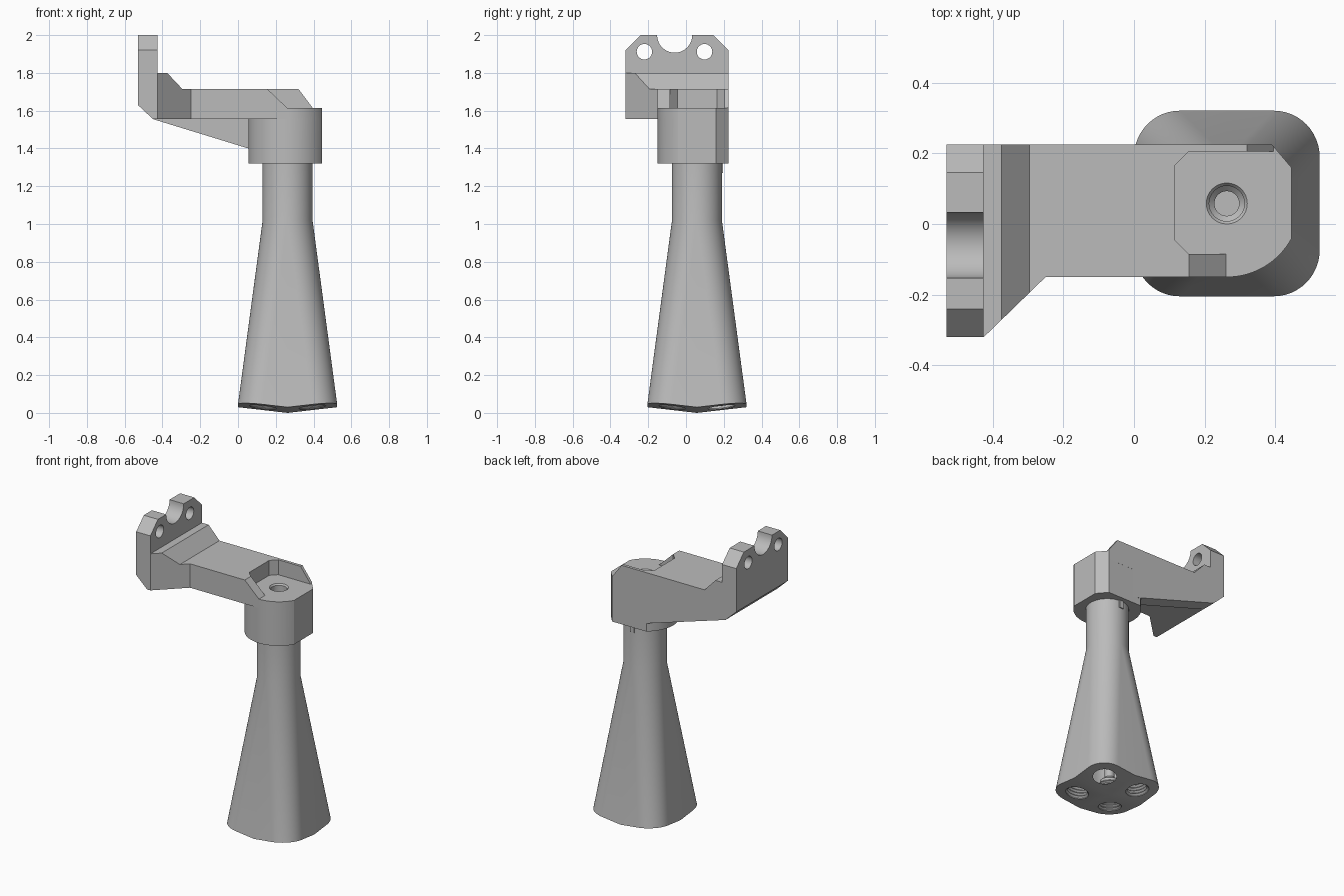
import bpy, bmesh
from math import sin, cos, pi, radians, sqrt
from mathutils import Vector, Matrix

if "Cube" in bpy.data.objects:
    bpy.data.objects.remove(bpy.data.objects["Cube"])

grey = bpy.data.materials.new("plain_grey")
grey.diffuse_color = (0.5, 0.5, 0.5, 1)
grey.use_nodes = True
grey.node_tree.nodes["Principled BSDF"].inputs["Base Color"].default_value = grey.diffuse_color

CX, CY = 0.2625, 0.058      # axis of the handle
SLOPE = 0.115               # slope of the four nozzle faces


def finish(name, bm):
    bmesh.ops.remove_doubles(bm, verts=bm.verts, dist=1e-5)
    bmesh.ops.recalc_face_normals(bm, faces=bm.faces)
    me = bpy.data.meshes.new(name)
    bm.to_mesh(me)
    bm.free()
    me.materials.append(grey)
    ob = bpy.data.objects.new(name, me)
    bpy.context.collection.objects.link(ob)
    return ob


def prism(name, pts, lo, hi, axis):
    """Extrude a 2D outline along x, y or z (outline uses the other two axes)."""
    def place(p, d):
        return {"x": (d, *p), "y": (p[0], d, p[1]), "z": (*p, d)}[axis]
    bm = bmesh.new()
    a = [bm.verts.new(place(p, lo)) for p in pts]
    b = [bm.verts.new(place(p, hi)) for p in pts]
    bm.faces.new(a)
    bm.faces.new(b)
    for i in range(len(pts)):
        j = (i + 1) % len(pts)
        bm.faces.new((a[i], a[j], b[j], b[i]))
    return finish(name, bm)


def lathe(name, profile, matrix, n=32):
    """Solid of revolution from (radius, height) points, capped at both ends."""
    bm = bmesh.new()
    rings = [[bm.verts.new(matrix @ Vector((r * cos(2 * pi * i / n), r * sin(2 * pi * i / n), h)))
              for i in range(n)] for r, h in profile]
    for a, b in zip(rings, rings[1:]):
        for i in range(n):
            j = (i + 1) % n
            bm.faces.new((a[i], a[j], b[j], b[i]))
    bm.faces.new(rings[0])
    bm.faces.new(rings[-1])
    return finish(name, bm)


def boolean(ob, tool, op="DIFFERENCE"):
    mod = ob.modifiers.new("cut", "BOOLEAN")
    mod.operation, mod.solver, mod.object = op, "EXACT", tool
    bpy.context.view_layer.objects.active = ob
    bpy.ops.object.modifier_apply(modifier=mod.name)
    bpy.data.objects.remove(tool)


def circle(cx, cy, r, n=40, start=0, end=360):
    steps = n if end - start == 360 else n + 1
    return [(cx + r * cos(radians(start + (end - start) * i / n)),
             cy + r * sin(radians(start + (end - start) * i / n))) for i in range(steps)]


# --- bracket arm: side profile intersected with plan outline
R = 0.208
arc_end = -28.6
head_right = circle(CX, CY, R, 16, -90, arc_end) + [(0.445, 0.16), (0.39, 0.225)]
arm = prism("bracket_arm", [
    (-0.53, 2.0), (-0.425, 2.0), (-0.425, 1.8), (-0.375, 1.8), (-0.295, 1.715), (0.32, 1.715),
    (0.395, 1.615), (0.46, 1.615), (0.46, 1.555), (-0.45, 1.555), (-0.53, 1.63)], -0.4, 0.3, "y")
plan = prism("plan", [(-0.6, 0.225), (-0.6, -0.32), (-0.425, -0.32), (-0.25, -0.15)] + head_right,
             1.2, 2.2, "z")
boolean(arm, plan, "INTERSECT")

# --- recessed seat on top of the head, with a ramped front lip
boolean(arm, prism("pocket", [(0.155, 0.205), (0.115, 0.165), (0.115, -0.045), (0.155, -0.085),
                              (0.6, -0.085), (0.6, 0.205)], 1.615, 1.9, "z"))
boolean(arm, prism("lip_ramp", [(0.155, 1.715), (0.26, 1.615), (0.6, 1.615), (0.6, 1.9), (0.155, 1.9)],
                   -0.3, -0.08, "y"))

# --- end plate: chamfered corners, half-round notch and two screw holes
for y0, s in ((-0.32, 1), (0.225, -1)):
    boolean(arm, prism("corner", [(y0, 1.92), (y0 + s * 0.08, 2.0), (y0 + s * 0.08, 2.1),
                                  (y0 - s * 0.1, 2.1), (y0 - s * 0.1, 1.92)], -0.7, -0.4, "x"))
boolean(arm, prism("notch", circle(-0.06, 2.0, 0.093), -0.7, -0.4, "x"))
for y in (-0.22, 0.098):
    boolean(arm, prism("screw_hole", circle(y, 1.912, 0.041, 32), -0.7, -0.4, "x"))

# --- head collar and sloped rib under the arm
head = prism("head_collar", head_right + circle(CX, CY, R, 40, 127, 270)[:-1], 1.32, 1.58, "z")
boolean(head, prism("trim", [(-0.2, 0.225), (0.6, 0.225), (0.6, 0.5), (-0.2, 0.5)], 1.2, 1.7, "z"))
rib = prism("rib", [(-0.45, 1.555), (0.055, 1.4), (0.2, 1.355), (0.2, 1.57), (-0.4, 1.57)],
            0.125, 0.225, "y")
boolean(arm, head, "UNION")
boolean(arm, rib, "UNION")

# --- handle: round neck lofted to a rounded square with a shallow pyramid base
bm = bmesh.new()


def ring(z, offset, r):
    out = []
    for q in range(4):
        base = q * pi / 2
        m = base                                   # middle of each flat side
        pts = [((offset + r) * cos(m), (offset + r) * sin(m))]
        ox = offset * (cos(base) - sin(base))
        oy = offset * (sin(base) + cos(base))
        pts += [(ox + r * cos(base + k * pi / 24), oy + r * sin(base + k * pi / 24)) for k in range(13)]
        for x, y in pts:
            h = SLOPE * (abs(x) + abs(y)) if z is None else z
            out.append(bm.verts.new((CX + x, CY + y, h)))
    return out


rings = [ring(None, 0.1325, 0.13), ring(1.02, 0, 0.132), ring(1.45, 0, 0.132)]
n = len(rings[0])
apex = bm.verts.new((CX, CY, 0))
for i in range(n):
    j = (i + 1) % n
    bm.faces.new((apex, rings[0][i], rings[0][j]))
    for a, b in zip(rings, rings[1:]):
        bm.faces.new((a[i], a[j], b[j], b[i]))
bm.faces.new(rings[2])
handle = finish("handle", bm)

# --- threaded nozzle sockets with feed channels meeting at the neck
D = 0.131
thread = [(0.072, -0.05)]
for k in range(8):
    thread += [(0.072, 0.004 + k * 0.02), (0.06, 0.014 + k * 0.02)]
thread += [(0.06, 0.17), (0.03, 0.19), (0.03, 1.02)]
for sx in (-1, 1):
    for sy in (-1, 1):
        axis = Vector((-SLOPE * sx, -SLOPE * sy, 1)).normalized()
        mat = Matrix.Translation((CX + sx * D, CY + sy * D, 2 * D * SLOPE)) @ \
            axis.to_track_quat("Z", "Y").to_matrix().to_4x4()
        boolean(handle, lathe("socket", thread, mat))

# --- central bore with a stepped inlet
for part in (arm, handle):
    boolean(part, lathe("bore", [(0.035, 1.03), (0.035, 1.54), (0.05, 1.555), (0.05, 1.605),
                                 (0.058, 1.615), (0.058, 1.7)], Matrix.Translation((CX, CY, 0))))

# --- small locating key at the back of the neck
key = prism("locating_key", [(CX - 0.015, 0.17), (CX + 0.015, 0.17), (CX + 0.015, 0.196),
                             (CX - 0.015, 0.196)], 1.27, 1.325, "z")

for ob in (arm, handle):
    bpy.ops.object.select_all(action="DESELECT")
    ob.select_set(True)
    bpy.context.view_layer.objects.active = ob
    bpy.ops.object.shade_smooth_by_angle(angle=radians(25))
